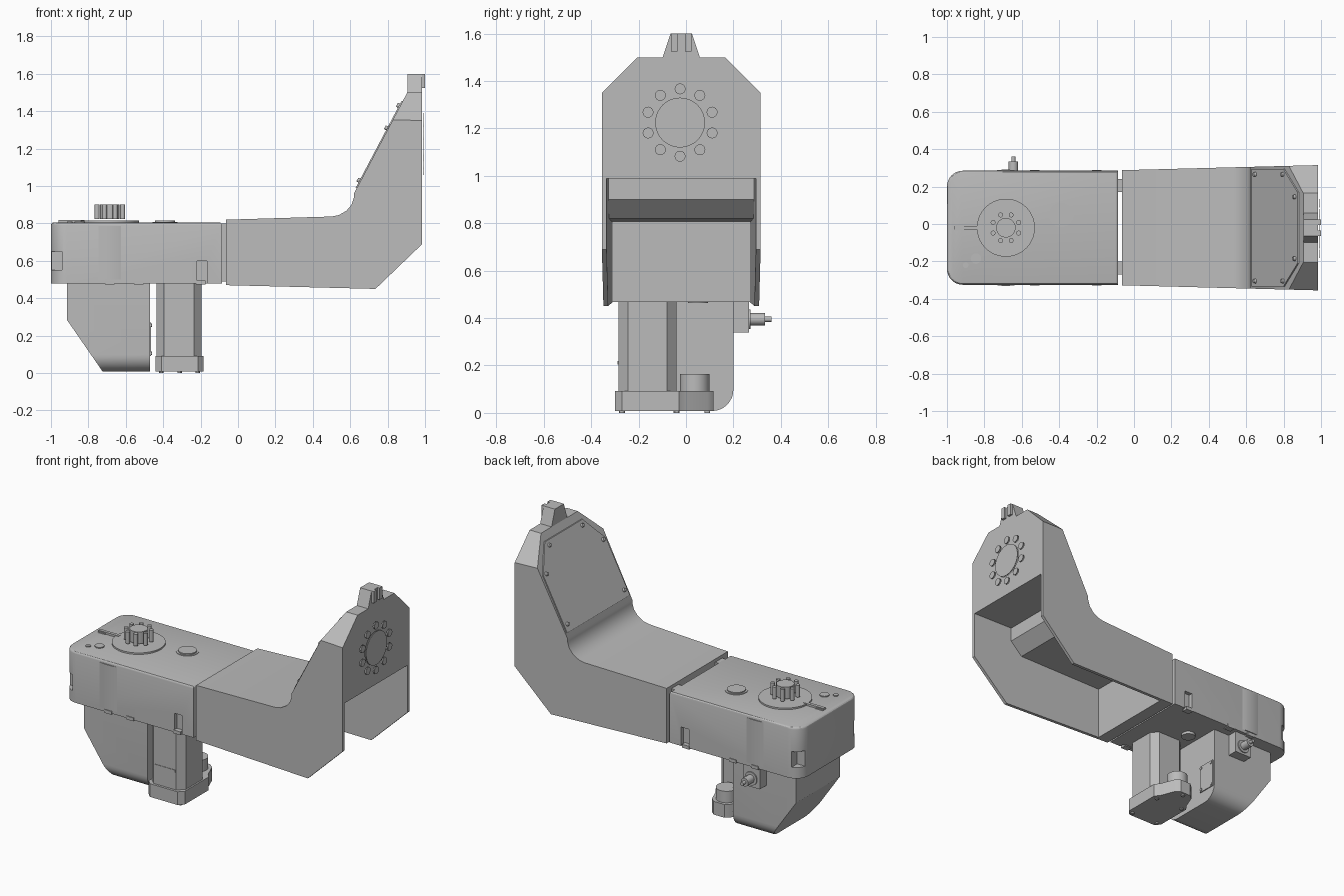
import bpy, bmesh, math
from mathutils import Vector, Matrix

if "Cube" in bpy.data.objects:
    bpy.data.objects.remove(bpy.data.objects["Cube"])

grey = bpy.data.materials.new("plain_grey")
grey.use_nodes = True
grey.diffuse_color = (0.5, 0.5, 0.5, 1)
grey.node_tree.nodes["Principled BSDF"].inputs["Base Color"].default_value = (0.5, 0.5, 0.5, 1)

MID = -0.02  # centre line of the machine in y


def finish(name, bm):
    bmesh.ops.recalc_face_normals(bm, faces=bm.faces)
    me = bpy.data.meshes.new(name)
    bm.to_mesh(me)
    bm.free()
    me.materials.append(grey)
    ob = bpy.data.objects.new(name, me)
    bpy.context.collection.objects.link(ob)
    return ob


def prism(bm, pts, axis, lo, hi):
    """Extrude a 2D outline along one axis."""
    def place(a, b, t):
        return {"x": (t, a, b), "y": (a, t, b), "z": (a, b, t)}[axis]
    face = bm.faces.new([bm.verts.new(place(a, b, lo)) for a, b in pts])
    out = bmesh.ops.extrude_face_region(bm, geom=[face])
    new = [v for v in out["geom"] if isinstance(v, bmesh.types.BMVert)]
    bmesh.ops.translate(bm, verts=new, vec=Vector(place(0, 0, hi - lo)))


def box(bm, x, y, z):
    prism(bm, [(x[0], y[0]), (x[1], y[0]), (x[1], y[1]), (x[0], y[1])], "z", *z)


def disc(bm, a, b, r, axis, lo, hi, n=40):
    ring = [(a + r * math.cos(math.tau * i / n), b + r * math.sin(math.tau * i / n)) for i in range(n)]
    prism(bm, ring, axis, lo, hi)


def bolt_ring(bm, a, b, ring, r, count, axis, lo, hi):
    for i in range(count):
        t = math.tau * (i + 0.5 * (axis == "z")) / count + math.pi / 2
        disc(bm, a + ring * math.cos(t), b + ring * math.sin(t), r, axis, lo, hi, 16)


def bevel(bm, rule, width, seg):
    bm.normal_update()
    edges = [e for e in bm.edges if rule(e.verts[0].co, e.verts[1].co)]
    bmesh.ops.bevel(bm, geom=edges, offset=width, segments=seg, profile=0.5, affect="EDGES")


def vertical(p, q):
    return abs(p.z - q.z) > 0.05 and abs(p.x - q.x) + abs(p.y - q.y) < 0.001


def cut(ob, cutter):
    mod = ob.modifiers.new("cut", "BOOLEAN")
    mod.object = cutter
    mod.solver = "EXACT"
    bpy.context.view_layer.objects.active = ob
    bpy.ops.object.modifier_apply(modifier=mod.name)


def drop(*cutters):
    for c in cutters:
        bpy.data.objects.remove(c)


# Bent arm: side profile, slightly wider towards the flange
def arm_shape(pts, wall):
    bm = bmesh.new()
    prism(bm, pts, "y", -1, 1)
    for v in bm.verts:
        v.co.y = v.co.y * (0.3075 - wall + 0.026 * (v.co.x + 0.07)) + MID
    return bm


bm = arm_shape([(-0.065, 0.47), (-0.065, 0.82), (0.5, 0.837), (0.54, 0.845), (0.58, 0.868),
                (0.607, 0.9), (0.62, 0.94), (0.62, 0.96), (0.905, 1.5), (0.985, 1.5),
                (0.985, 0.69), (0.735, 0.45)], 0)
for s in (-1, 1):
    bmesh.ops.bisect_plane(bm, geom=bm.verts[:] + bm.edges[:] + bm.faces[:],
                           plane_co=(0.9, MID + s * 0.335, 1.35), plane_no=(0, s, 1), clear_outer=True)
    bmesh.ops.holes_fill(bm, edges=[e for e in bm.edges if e.is_boundary])
arm = finish("arm", bm)
cavity = finish("cavity_cutter", arm_shape(
    [(1.1, 0.99), (0.7, 0.99), (0.7, 0.9), (0.62, 0.82), (0.02, 0.805), (0.02, 0.3), (1.1, 0.3)], 0.02))
cut(arm, cavity)

# Output flange with recess and bolt holes
FZ = 1.225
bm = bmesh.new()
disc(bm, MID - 0.005, FZ, 0.195, "x", 0.98, 0.988, 64)
disc(bm, MID - 0.005, FZ, 0.185, "x", 0.98, 0.993, 64)
flange = finish("flange", bm)
bm = bmesh.new()
disc(bm, MID - 0.005, FZ, 0.105, "x", 0.955, 1.1, 48)
bolt_ring(bm, MID - 0.005, FZ, 0.142, 0.023, 10, "x", 0.955, 1.1)
holes = finish("flange_hole_cutter", bm)
cut(arm, holes)
cut(flange, holes)
drop(cavity, holes)

# Top lug with two prongs
bm = bmesh.new()
prism(bm, [(MID - 0.08, 1.495), (MID + 0.08, 1.495), (MID + 0.045, 1.6), (MID - 0.045, 1.6)], "x", 0.905, 0.985)
for s in (-1, 1):
    box(bm, (0.96, 1.0), sorted((MID + s * 0.015, MID + s * 0.043)), (1.525, 1.6))
finish("lug", bm)


# Sloped cover plate and its screws
def slope(z):
    return 0.62 + (z - 0.96) * 0.285 / 0.54


bm = bmesh.new()
half = [(0.315, 0.99), (0.315, 1.31), (0.19, 1.455)]
prism(bm, [(MID + a, z) for a, z in half] + [(MID - a, z) for a, z in reversed(half)], "x", -0.007, 0.004)
for v in bm.verts:
    v.co.x += slope(v.co.z)
finish("cover_plate", bm)
bm = bmesh.new()
turn = Vector((-0.54, 0, 0.285)).to_track_quat("Z", "Y").to_matrix().to_4x4()
for z, a in ((1.03, 0.285), (1.31, 0.285), (1.43, 0.165)):
    for s in (-1, 1):
        spot = Matrix.Translation((slope(z) - 0.01, MID + s * a, z))
        bmesh.ops.create_cone(bm, cap_ends=True, segments=16, radius1=0.014, radius2=0.01,
                              depth=0.02, matrix=spot @ turn)
finish("cover_screws", bm)

# Gearbox head with rounded end
bm = bmesh.new()
box(bm, (-1, -0.085), (-0.325, 0.285), (0.48, 0.805))
bevel(bm, lambda p, q: vertical(p, q) and p.x < -0.9, 0.085, 8)
bevel(bm, lambda p, q: p.z > 0.8 and q.z > 0.8, 0.014, 3)
head = finish("gearbox_head", bm)
bm = bmesh.new()
for y in (-0.325, 0.285):
    box(bm, (-0.22, -0.165), (y - 0.025, y + 0.025), (0.4, 0.6))
    box(bm, (-1.1, -0.94), (y - 0.06, y + 0.06), (0.55, 0.65))
notches = finish("notch_cutter", bm)
cut(head, notches)
drop(notches)

# Bulge around the main bearing, joint links and small edge tabs
bm = bmesh.new()
disc(bm, -0.685, MID, 0.311, "z", 0.5, 0.785, 96)
finish("bearing_bulge", bm)
bm = bmesh.new()
for y in (-0.27, 0.17):
    box(bm, (-0.1, -0.05), (y, y + 0.07), (0.49, 0.8))
finish("joint_links", bm)
bm = bmesh.new()
for x in (-0.685, -0.53, -0.2):
    for y in (-0.31, 0.27):
        box(bm, (x - 0.025, x + 0.025), (y - 0.02, y + 0.02), (0.474, 0.495))
finish("edge_tabs", bm)

# Bearing cap on top of the head
bm = bmesh.new()
disc(bm, -0.685, MID, 0.155, "z", 0.79, 0.815, 56)
disc(bm, -0.685, MID, 0.135, "z", 0.79, 0.822, 56)
disc(bm, -0.685, MID, 0.097, "z", 0.79, 0.837, 48)
cap = finish("bearing_cap", bm)
bm = bmesh.new()
disc(bm, -0.685, MID, 0.052, "z", 0.825, 0.9)
bolt_ring(bm, -0.685, MID, 0.074, 0.013, 8, "z", 0.825, 0.9)
cap_holes = finish("cap_hole_cutter", bm)
cut(cap, cap_holes)
drop(cap_holes)

# Small top fittings: plug, key and marks
bm = bmesh.new()
disc(bm, -0.39, 0.05, 0.066, "z", 0.79, 0.808)
disc(bm, -0.39, 0.05, 0.054, "z", 0.79, 0.815)
box(bm, (-0.96, -0.82), (-0.03, -0.01), (0.79, 0.818))
box(bm, (-0.96, -0.91), (-0.036, -0.004), (0.79, 0.812))
disc(bm, -0.845, -0.185, 0.028, "z", 0.79, 0.811, 20)
disc(bm, -0.9, -0.22, 0.015, "z", 0.79, 0.811, 16)
disc(bm, -0.39, 0.05, 0.042, "z", 0.463, 0.49)
finish("head_fittings", bm)

# Main motor housing: rounded bottom edges and a sloped outer end
bm = bmesh.new()
box(bm, (-0.915, -0.47), (-0.24, 0.2), (0.008, 0.49))
bevel(bm, lambda p, q: p.z < 0.1 and q.z < 0.1 and abs(p.x - q.x) > 0.1, 0.09, 8)
bmesh.ops.bisect_plane(bm, geom=bm.verts[:] + bm.edges[:] + bm.faces[:], plane_co=(-0.915, 0, 0.285),
                       plane_no=(-0.275, 0, -0.19), clear_outer=True)
bmesh.ops.holes_fill(bm, edges=[e for e in bm.edges if e.is_boundary])
finish("motor_housing", bm)

# Inspection plate on the housing
bm = bmesh.new()
box(bm, (-0.475, -0.464), (0.07, 0.19), (0.09, 0.27))
for y in (0.083, 0.177):
    for z in (0.105, 0.255):
        disc(bm, y, z, 0.009, "x", -0.47, -0.459, 12)
finish("inspection_plate", bm)

# Side connector
bm = bmesh.new()
box(bm, (-0.705, -0.585), (0.18, 0.265), (0.34, 0.485))
disc(bm, -0.645, 0.395, 0.042, "y", 0.25, 0.272, 24)
disc(bm, -0.645, 0.395, 0.026, "y", 0.25, 0.333, 24)
disc(bm, -0.645, 0.395, 0.011, "y", 0.3, 0.36, 16)
finish("side_connector", bm)

# Second motor: column with chamfered corners and a seam band
bm = bmesh.new()
box(bm, (-0.435, -0.195), (-0.285, -0.04), (0.05, 0.49))
bevel(bm, lambda p, q: vertical(p, q), 0.04, 1)
finish("motor_column", bm)
bm = bmesh.new()
box(bm, (-0.39, -0.24), (-0.288, -0.27), (0.205, 0.218))
finish("column_seam", bm)

# Motor end cap with plug socket and bolt heads
bm = bmesh.new()
prism(bm, [(-0.44, -0.27), (-0.41, -0.3), (-0.215, -0.3), (-0.185, -0.27), (-0.185, -0.03), (-0.21, 0.0),
           (-0.245, 0.09), (-0.275, 0.115), (-0.35, 0.115), (-0.38, 0.09), (-0.415, 0.0), (-0.44, -0.03)],
      "z", 0.008, 0.092)
disc(bm, -0.3125, 0.037, 0.063, "z", 0.05, 0.165)
for x, y in ((-0.41, -0.27), (-0.215, -0.27), (-0.41, -0.04), (-0.215, -0.04), (-0.3125, 0.09)):
    disc(bm, x, y, 0.012, "z", 0, 0.02, 12)
finish("motor_end_cap", bm)

# Smooth the round surfaces, keep hard edges
for ob in bpy.context.view_layer.objects:
    ob.select_set(ob.type == "MESH" and grey.name in ob.data.materials)
bpy.context.view_layer.objects.active = arm
bpy.ops.object.shade_smooth_by_angle(angle=math.radians(30))
